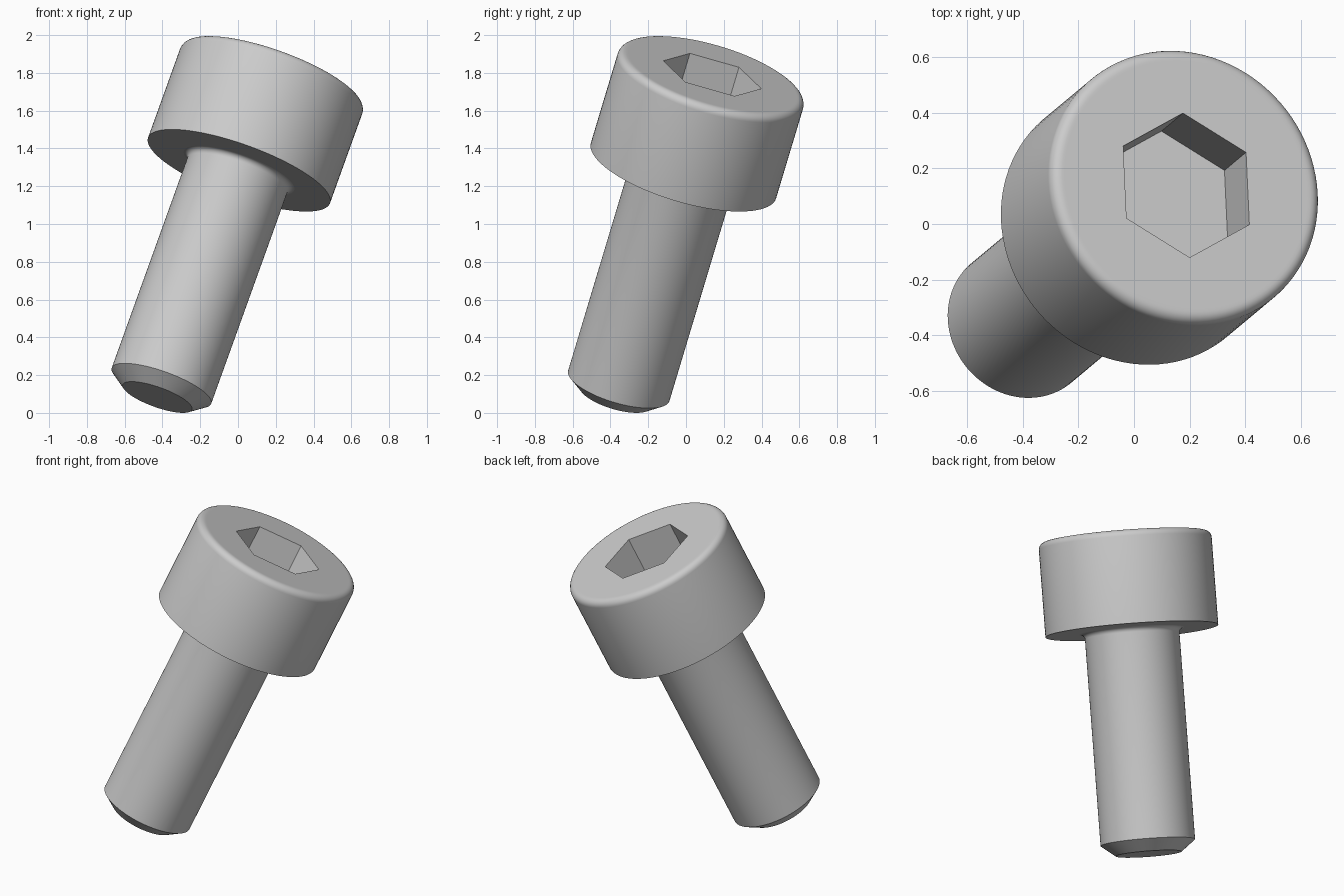
import bpy
import bmesh
import math
from mathutils import Matrix, Vector

if "Cube" in bpy.data.objects:
    bpy.data.objects.remove(bpy.data.objects["Cube"], do_unlink=True)

# Dimensions along the screw axis, measured from the tip
SIDES = 96
SHANK_R, TIP_R, CHAMFER = 0.28, 0.195, 0.067
SHANK_LEN, NECK_FILLET = 1.326, 0.03
HEAD_R, HEAD_H, RIM_FILLET = 0.512, 0.56, 0.04
HEX_R, HEX_DEPTH = 0.27, 0.238
TOP = SHANK_LEN + HEAD_H

# Tilted frame of the screw: z along the axis, y towards a socket corner
axis = Vector((0.326, 0.272, 0.905)).normalized()
corner = Vector((-0.012, 0.26, -0.074))
corner = (corner - axis * corner.dot(axis)).normalized()
FRAME = Matrix((corner.cross(axis), corner, axis)).transposed().to_4x4()
FRAME.translation = (-0.427, -0.374, 0.083)

steel = bpy.data.materials.new("steel_grey")
steel.use_nodes = True
steel.diffuse_color = (0.6, 0.6, 0.6, 1)
steel.node_tree.nodes["Principled BSDF"].inputs["Base Color"].default_value = (0.6, 0.6, 0.6, 1)


def arc(r, z, radius, start, end, steps=6):
    """Profile points on a rounded corner centred at (r, z)."""
    angles = [math.radians(start + (end - start) * i / steps) for i in range(steps + 1)]
    return [(r + radius * math.cos(a), z + radius * math.sin(a)) for a in angles]


def ring(bm, radius, z, sides, phase=0.0):
    return [bm.verts.new((radius * math.cos(phase + math.tau * i / sides),
                          radius * math.sin(phase + math.tau * i / sides), z))
            for i in range(sides)]


def skin(bm, rings):
    """Join consecutive rings with quads."""
    for low, high in zip(rings, rings[1:]):
        n = len(low)
        for i in range(n):
            j = (i + 1) % n
            bm.faces.new((low[i], low[j], high[j], high[i]))


def finish(bm, name):
    mesh = bpy.data.meshes.new(name)
    bm.to_mesh(mesh)
    bm.free()
    mesh.materials.append(steel)
    obj = bpy.data.objects.new(name, mesh)
    bpy.context.collection.objects.link(obj)
    obj.matrix_world = FRAME
    bpy.ops.object.select_all(action='DESELECT')
    obj.select_set(True)
    bpy.context.view_layer.objects.active = obj
    bpy.ops.object.shade_smooth_by_angle(angle=math.radians(30))


# Shank: flat tip, chamfer, plain cylinder, fillet flaring out under the head
neck_r = SHANK_R + NECK_FILLET
profile = [(TIP_R, 0), (SHANK_R, CHAMFER)]
profile += arc(neck_r, SHANK_LEN - NECK_FILLET, NECK_FILLET, 180, 90)
bm = bmesh.new()
rings = [ring(bm, r, z, SIDES) for r, z in profile]
skin(bm, rings)
bm.faces.new(rings[0][::-1])
finish(bm, "shank")

# Head: underside ring, straight wall, rounded top rim
profile = [(neck_r, SHANK_LEN), (HEAD_R, SHANK_LEN)]
profile += arc(HEAD_R - RIM_FILLET, TOP - RIM_FILLET, RIM_FILLET, 0, 90)
profile.append((HEAD_R - RIM_FILLET - 0.01, TOP))
bm = bmesh.new()
rings = [ring(bm, r, z, SIDES) for r, z in profile]
skin(bm, rings)

# Hexagonal socket: floor, walls, and the flat top face around it
floor = ring(bm, HEX_R, TOP - HEX_DEPTH, 6, math.pi / 2)
mouth = ring(bm, HEX_R, TOP, 6, math.pi / 2)
skin(bm, [mouth, floor])
bm.faces.new(floor)
step = SIDES // 6
rim = rings[-1]
for k in range(6):
    start = SIDES // 4 + k * step
    span = [rim[(start + i) % SIDES] for i in range(step + 1)]
    bm.faces.new([mouth[k]] + span + [mouth[(k + 1) % 6]])
finish(bm, "head_with_hex_socket")
